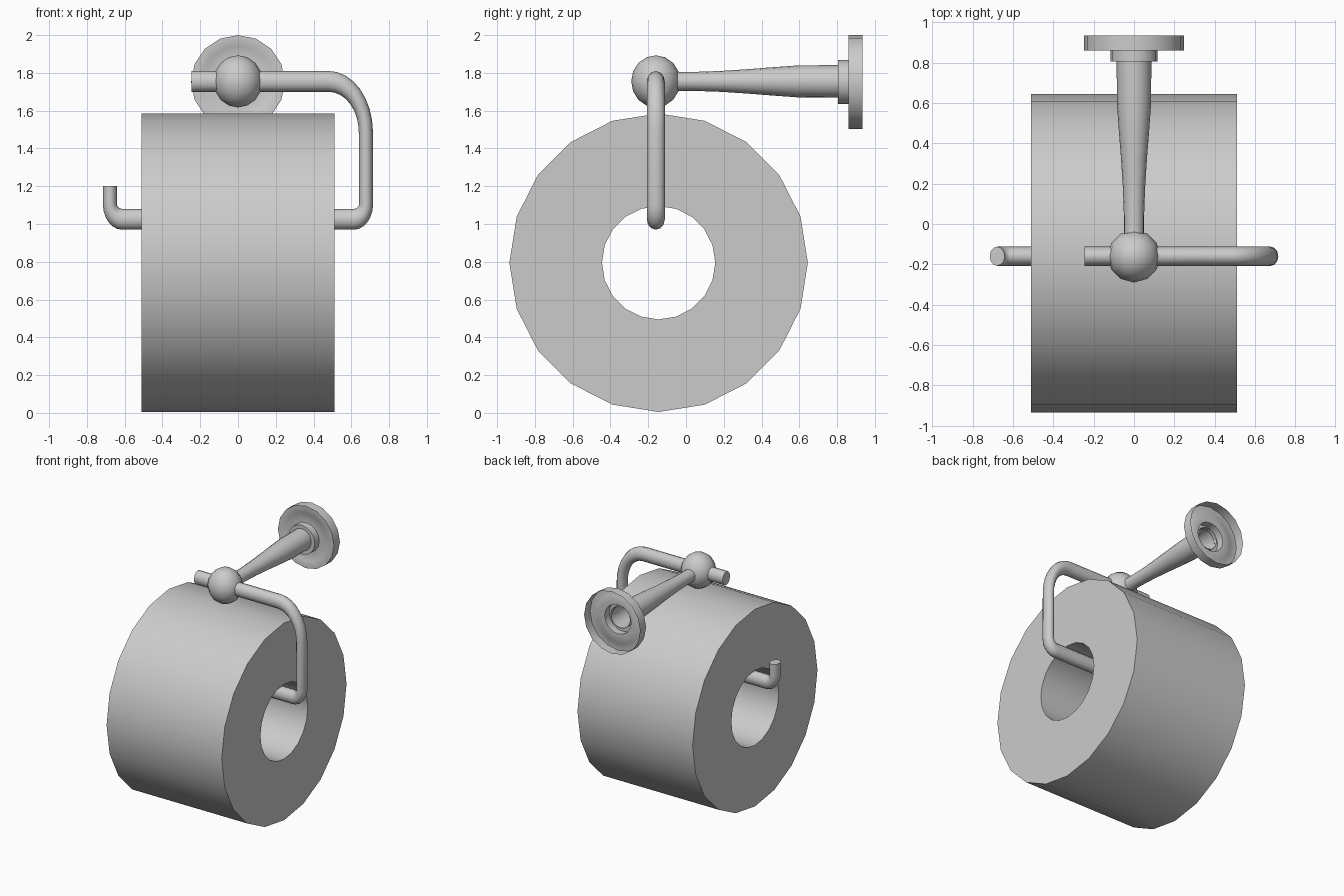
import bpy
from math import sin, cos, pi, radians

if "Cube" in bpy.data.objects:
    bpy.data.objects.remove(bpy.data.objects["Cube"])

AX_Y, AX_Z = -0.16, 1.755   # axis of arm and ball


def mesh_object(name, verts, faces, angle=35):
    me = bpy.data.meshes.new(name)
    me.from_pydata(verts, [], faces)
    ob = bpy.data.objects.new(name, me)
    bpy.context.collection.objects.link(ob)
    smooth(ob, angle)
    return ob


def smooth(ob, angle=35):
    bpy.ops.object.select_all(action='DESELECT')
    ob.select_set(True)
    bpy.context.view_layer.objects.active = ob
    bpy.ops.object.shade_smooth_by_angle(angle=radians(angle))


def lathe(name, profile, axis, a, b, n, closed=False):
    """Revolve (position, radius) points about the x or y axis, offset by a, b."""
    verts, faces = [], []
    for p, r in profile:
        for i in range(n):
            t = 2 * pi * i / n
            u, v = r * sin(t), r * cos(t)
            verts.append((p, a + u, b + v) if axis == 'x' else (a + u, p, b + v))
    m = len(profile)
    for j in range(m if closed else m - 1):
        k = (j + 1) % m
        for i in range(n):
            q = (i + 1) % n
            f = (j * n + i, j * n + q, k * n + q, k * n + i)
            faces.append(f if axis == 'y' else f[::-1])
    return mesh_object(name, verts, faces)


# Paper roll with a core hole
lathe("paper_roll", [(-0.51, 0.79), (0.51, 0.79), (0.51, 0.30), (-0.51, 0.30)],
      'x', -0.145, 0.795, 20, closed=True)

# Hollow wall flange with collar, open at the back
lathe("wall_flange", [(0.805, 0.085), (0.805, 0.117), (0.862, 0.117), (0.866, 0.19),
                      (0.86, 0.2), (0.86, 0.2485), (0.935, 0.2485)],
      'y', 0, 1.7515, 16)

# Tapered arm
lathe("arm", [(-0.08, 0.05), (0.04, 0.05), (0.18, 0.055), (0.32, 0.064), (0.46, 0.075),
              (0.6, 0.085), (0.83, 0.086)], 'y', 0, AX_Z, 16)

# Ball joint
bpy.ops.mesh.primitive_uv_sphere_add(segments=12, ring_count=8, radius=1,
                                     location=(0, AX_Y, AX_Z))
ball = bpy.context.object
ball.name = "ball_joint"
ball.scale = (0.13, 0.13, 0.138)
smooth(ball, 60)


def bend(cx, cz, rx, rz, start, end, n=6):
    """Elliptical corner points in the xz plane (angles in degrees)."""
    out = []
    for i in range(n + 1):
        t = radians(start + (end - start) * i / n)
        out.append((cx + rx * cos(t), cz + rz * sin(t)))
    return out


# Bent holder rod, slightly flattened in x
path = [(-0.678, 1.2)]
path += bend(-0.613, 1.105, 0.065, 0.08, 180, 270)
path += bend(0.613, 1.105, 0.065, 0.08, -90, 0)
path += bend(0.48, 1.485, 0.197, 0.27, 0, 90, 8)
path += [(-0.245, AX_Z)]
SX, SY, SZ = 0.75, 0.95, 1.1
cu = bpy.data.curves.new("holder_rod", 'CURVE')
cu.dimensions = '3D'
cu.bevel_depth = 0.05
cu.bevel_resolution = 4
cu.use_fill_caps = True
sp = cu.splines.new('POLY')
sp.points.add(len(path) - 1)
for pt, (x, z) in zip(sp.points, path):
    pt.co = (x / SX, 0, z / SZ, 1)
rod = bpy.data.objects.new("holder_rod", cu)
bpy.context.collection.objects.link(rod)
rod.location.y = AX_Y
rod.scale = (SX, SY, SZ)
bpy.ops.object.select_all(action='DESELECT')
rod.select_set(True)
bpy.context.view_layer.objects.active = rod
bpy.ops.object.convert(target='MESH')
smooth(bpy.context.object, 40)
